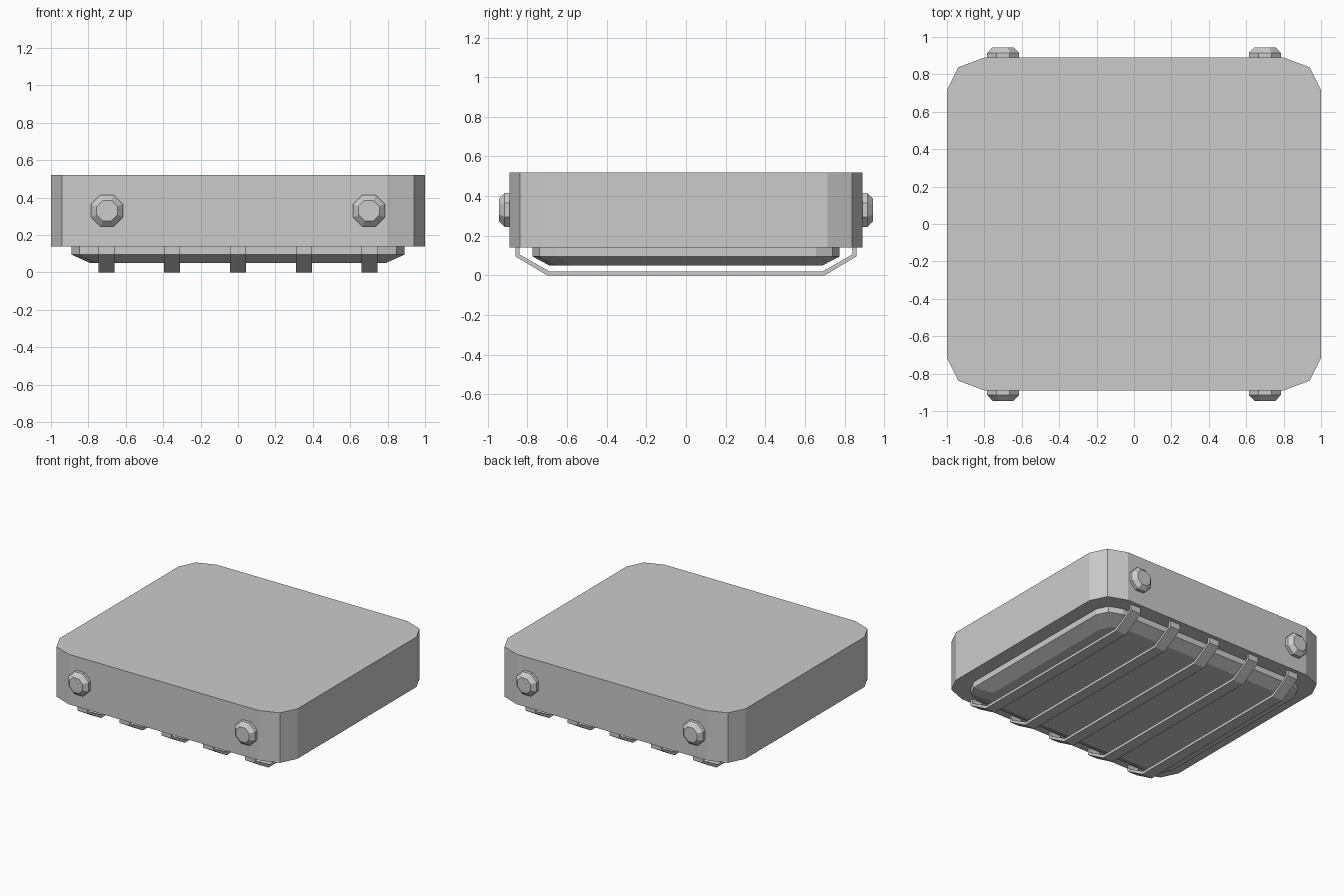
import bpy, bmesh, math
from mathutils import Matrix, Vector

cube = bpy.data.objects.get("Cube")
if cube:
    bpy.data.objects.remove(cube, do_unlink=True)

# One plain grey for the whole model
grey = bpy.data.materials.new("plain_grey")
grey.use_nodes = True
GREY = (0.6, 0.6, 0.6, 1)
grey.diffuse_color = GREY
grey.node_tree.nodes["Principled BSDF"].inputs["Base Color"].default_value = GREY


def loft(name, rings):
    """Skin a stack of equal-sized closed rings and cap both ends."""
    bm = bmesh.new()
    loops = [[bm.verts.new(p) for p in ring] for ring in rings]
    for a, b in zip(loops, loops[1:]):
        for i in range(len(a)):
            j = (i + 1) % len(a)
            bm.faces.new((a[i], a[j], b[j], b[i]))
    bm.faces.new(loops[0])
    bm.faces.new(loops[-1])
    bmesh.ops.recalc_face_normals(bm, faces=bm.faces)
    mesh = bpy.data.meshes.new(name)
    bm.to_mesh(mesh)
    bm.free()
    mesh.materials.append(grey)
    obj = bpy.data.objects.new(name, mesh)
    bpy.context.collection.objects.link(obj)
    return obj


def rounded_rect(hx, hy, cut_x, cut_y, z):
    """Rectangle whose corners are rounded with two facets."""
    corner = [(hx, hy - cut_y), (hx - cut_x * 0.3, hy - cut_y * 0.3), (hx - cut_x, hy)]
    quads = [(1, 1, 1), (-1, 1, -1), (-1, -1, 1), (1, -1, -1)]
    return [Vector((x * sx, y * sy, z)) for sx, sy, step in quads for x, y in corner[::step]]


# Main slab and the shallow pan below it
loft("body", [rounded_rect(1, 0.89, 0.2, 0.175, z) for z in (0.14, 0.52)])
loft("under_pan", [rounded_rect(0.79, 0.69, 0.14, 0.12, 0.05),
                   rounded_rect(0.89, 0.775, 0.14, 0.12, 0.095),
                   rounded_rect(0.89, 0.775, 0.14, 0.12, 0.14)])

# Bent straps running front to back under the pan
outer = [(-0.86, 0.142), (-0.86, 0.095), (-0.70, 0), (0.70, 0), (0.86, 0.095), (0.86, 0.142)]
inner = [(0.84, 0.142), (0.84, 0.105), (0.69, 0.02), (-0.69, 0.02), (-0.84, 0.105), (-0.84, 0.142)]
for n in range(5):
    x = (n - 2) * 0.352
    loft(f"strap_{n + 1}", [[(x + dx, y, z) for y, z in outer + inner] for dx in (-0.043, 0.043)])


# Octagonal bolt heads on the front and back
def octagon(radius, depth, turn):
    return [Vector((radius * math.cos(a), depth, radius * math.sin(a)))
            for a in (math.tau * (i + turn) / 8 for i in range(8))]


for sx, side in ((-1, "right"), (1, "left")):
    for sy, end in ((-1, "front"), (1, "back")):
        place = Matrix.Translation((sx * 0.70, sy * 0.88, 0.33)) @ Matrix.Diagonal((1, sy, 1, 1))
        rings = [octagon(0.092, 0, 0.5), octagon(0.092, 0.035, 0.5), octagon(0.06, 0.065, 0.5)]
        loft(f"{end}_{side}_bolt", [[place @ p for p in ring] for ring in rings])
